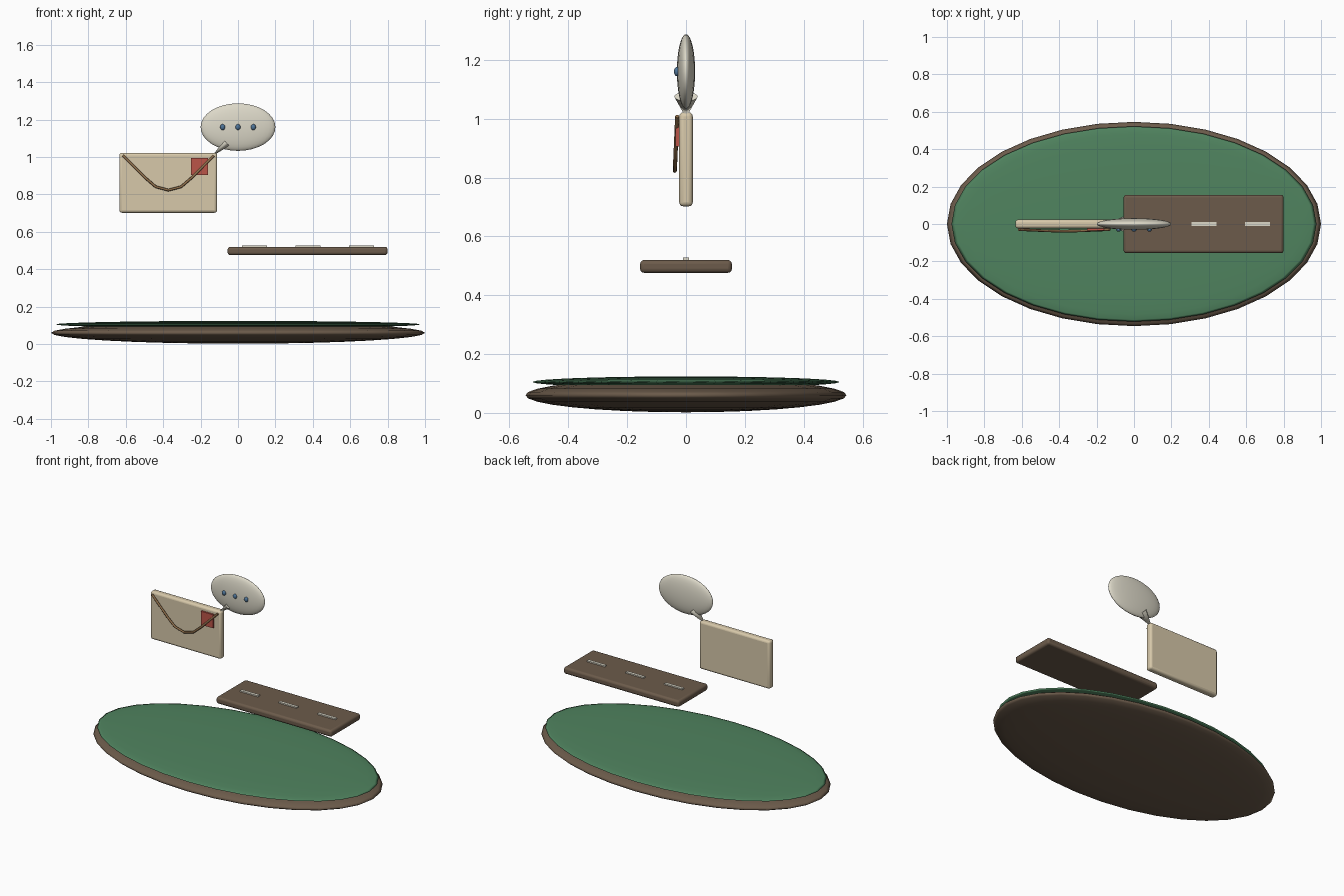
import bpy, math
from mathutils import Vector

if "Cube" in bpy.data.objects:
    bpy.data.objects.remove(bpy.data.objects["Cube"])


def material(name, rgb):
    m = bpy.data.materials.new(name)
    m.diffuse_color = (*rgb, 1)
    m.use_nodes = True
    m.node_tree.nodes["Principled BSDF"].inputs["Base Color"].default_value = m.diffuse_color
    return m


BROWN = material("brown", (0.15, 0.105, 0.07))
GREEN = material("green", (0.08, 0.23, 0.115))
PAPER = material("paper", (0.68, 0.58, 0.40))
STITCH = material("flap_brown", (0.28, 0.16, 0.07))
RED = material("red", (0.50, 0.09, 0.065))
CREAM = material("cream", (0.72, 0.69, 0.58))
BLUE = material("blue", (0.08, 0.18, 0.32))


def finish(name, mat):
    ob = bpy.context.object
    ob.name = name
    ob.data.materials.append(mat)
    return ob


def ellipsoid(name, loc, radii, mat, segments=32, rings=16):
    bpy.ops.mesh.primitive_uv_sphere_add(segments=segments, ring_count=rings, radius=1, location=loc)
    ob = finish(name, mat)
    ob.scale = radii
    bpy.ops.object.transform_apply(location=False, rotation=False, scale=True)
    bpy.ops.object.shade_smooth()
    return ob


def box(name, loc, size, mat, bevel=0.0):
    bpy.ops.mesh.primitive_cube_add(size=1, location=loc)
    ob = finish(name, mat)
    ob.scale = size
    bpy.ops.object.transform_apply(location=False, rotation=False, scale=True)
    if bevel:
        mod = ob.modifiers.new("bevel", 'BEVEL')
        mod.width, mod.segments = bevel, 3
        bpy.ops.object.shade_smooth_by_angle(angle=math.radians(30))
    return ob


# oval base with a thin green top
ellipsoid("oval_base", (0, 0, 0.06), (1, 0.546, 0.058), BROWN)
ellipsoid("green_top", (0, 0, 0.105), (0.976, 0.522, 0.019), GREEN)

# floating plank with centre dashes
box("plank", (0.372, 0, 0.498), (0.855, 0.312, 0.044), BROWN, 0.014)
for i in range(3):
    box(f"dash_{i + 1}", (0.088 + 0.286 * i, 0, 0.523), (0.133, 0.02, 0.01), CREAM)

# envelope with stamp
box("envelope", (-0.373, 0, 0.862), (0.523, 0.046, 0.32), PAPER, 0.014)
box("stamp", (-0.205, -0.029, 0.95), (0.09, 0.012, 0.09), RED)

# rounded flap line
cu = bpy.data.curves.new("flap_line", 'CURVE')
cu.dimensions = '3D'
cu.bevel_depth, cu.bevel_resolution, cu.use_fill_caps = 0.007, 2, True
sp = cu.splines.new('POLY')
side = [(0.243, 1.008), (0.18, 0.945), (0.125, 0.89), (0.068, 0.841)]
pts = [(-a, z) for a, z in side] + [(0, 0.823)] + side[::-1]
sp.points.add(len(pts) - 1)
for p, (x, z) in zip(sp.points, pts):
    p.co = (-0.372 + x, -0.038 + 0.008 * (z - 0.823) / 0.185, z, 1)
flap = bpy.data.objects.new("flap_line", cu)
bpy.context.collection.objects.link(flap)
cu.materials.append(STITCH)

# speech bubble with pointed tail and three dots
ellipsoid("bubble", (0, 0, 1.16), (0.2, 0.031, 0.127), CREAM, 32, 16)
tip, root = Vector((-0.14, 0, 1.003)), Vector((-0.06, 0, 1.075))
bpy.ops.mesh.primitive_cone_add(vertices=16, radius1=0.04, radius2=0, depth=(tip - root).length,
                                location=(tip + root) / 2)
tail = finish("bubble_tail", CREAM)
tail.scale.y = 0.5
tail.rotation_euler = (tip - root).to_track_quat('Z', 'Y').to_euler()
bpy.ops.object.shade_smooth_by_angle(angle=math.radians(30))
for i in (-1, 0, 1):
    ellipsoid(f"dot_{i + 2}", (0.082 * i, -0.03, 1.16), (0.0135, 0.011, 0.016), BLUE, 16, 8)
